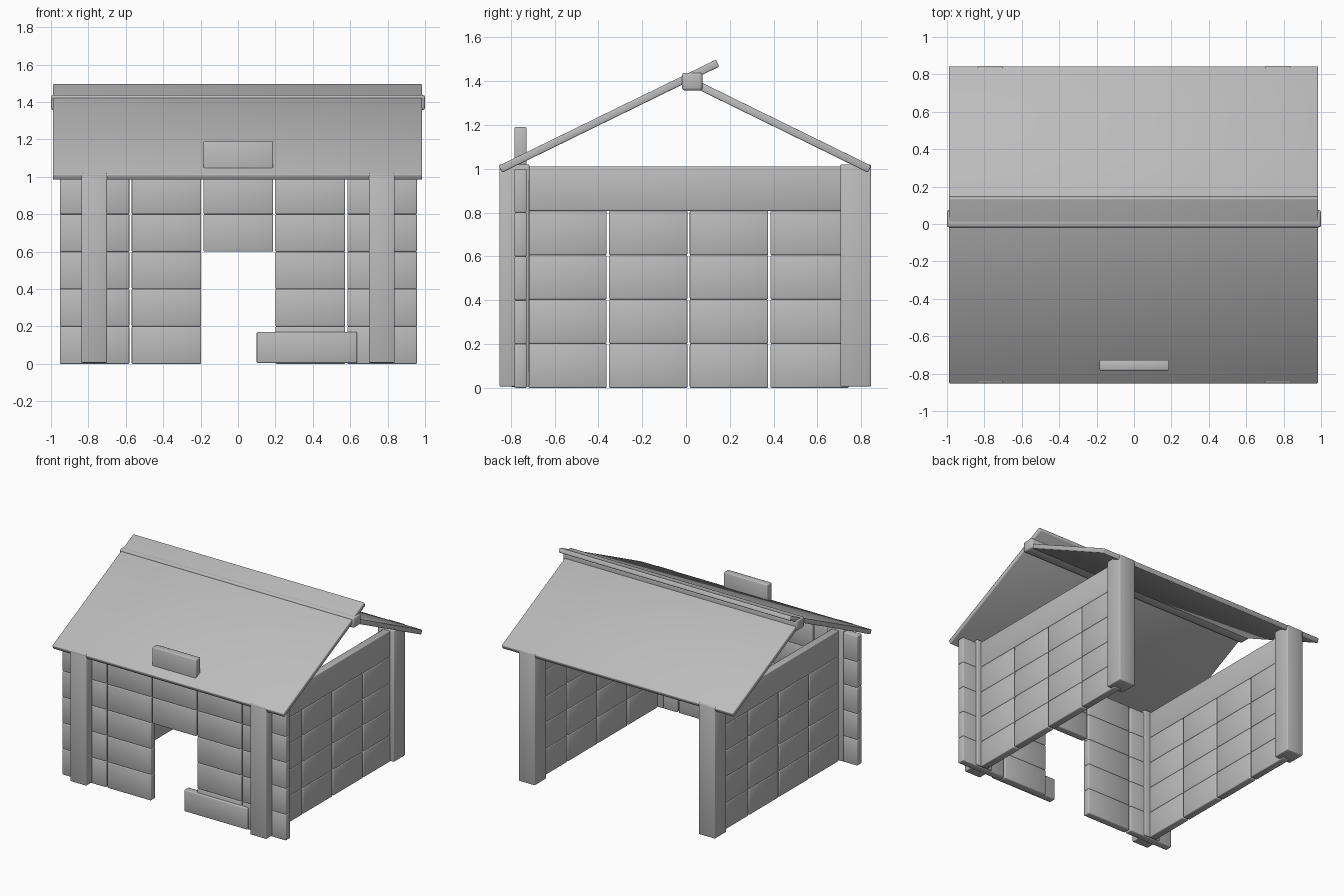
import bpy, bmesh, math
from mathutils import Matrix, Vector

if "Cube" in bpy.data.objects:
    bpy.data.objects.remove(bpy.data.objects["Cube"])

grey = bpy.data.materials.new("plain grey")
grey.diffuse_color = (0.5, 0.5, 0.5, 1)
grey.use_nodes = True
grey.node_tree.nodes["Principled BSDF"].inputs["Base Color"].default_value = grey.diffuse_color


def box(name, x, y, z, bevel=0.006):
    """Softly bevelled box from (min, max) ranges."""
    size = Vector((x[1] - x[0], y[1] - y[0], z[1] - z[0]))
    bm = bmesh.new()
    bmesh.ops.create_cube(bm, size=1, matrix=Matrix.Diagonal((*size, 1)))
    bmesh.ops.bevel(bm, geom=bm.edges[:], offset=bevel, segments=2,
                    profile=0.5, affect='EDGES')
    for f in bm.faces:
        f.smooth = True
    mesh = bpy.data.meshes.new(name)
    bm.to_mesh(mesh)
    bm.free()
    mesh.materials.append(grey)
    ob = bpy.data.objects.new(name, mesh)
    ob.location = ((x[0] + x[1]) / 2, (y[0] + y[1]) / 2, (z[0] + z[1]) / 2)
    bpy.context.collection.objects.link(ob)
    return ob


def slab(name, a, b, thick=0.035):
    """Roof slab whose centre line runs between (y, z) points a and b."""
    dy, dz = b[0] - a[0], b[1] - a[1]
    h = math.hypot(dy, dz) / 2
    ob = box(name, (-0.99, 0.985), (-h, h), (-thick / 2, thick / 2))
    ob.location = (-0.0025, (a[0] + b[0]) / 2, (a[1] + b[1]) / 2)
    ob.rotation_euler.x = math.atan2(dz, dy)


ROW = 0.202

# Corner posts and side walls
for side, s in (("left", -1), ("right", 1)):
    px = sorted((s * 0.70, s * 0.838))
    box(f"front_post_{side}", px, (-0.852, -0.715), (0.006, 1.02))
    box(f"back_post_{side}", px, (0.705, 0.845), (0.006, 1.02))
    wx = sorted((s * 0.745, s * 0.803))
    for c in range(4):
        y0 = -0.72 + c * 0.3685
        for r in range(4):
            box(f"{side}_wall_panel", wx, (y0, y0 + 0.358), (r * ROW, (r + 1) * ROW))
    box(f"{side}_wall_top_beam", wx, (-0.72, 0.752), (4 * ROW, 1.01))

# Front wall columns, the middle one hanging over the doorway
for c in range(5):
    x0 = -0.953 + c * 0.3845
    for r in (range(3, 6) if c == 2 else range(5)):
        z0 = r * 0.2
        box("front_wall_panel", (x0, x0 + 0.372), (-0.783, -0.727),
            (z0, z0 + (0.19 if r == 5 else 0.2)))

# Loose plank across part of the doorway
box("door_plank", (0.10, 0.637), (-0.80, -0.745), (0.005, 0.17))

# Roof and ridge beam
slab("front_roof", (-0.847, 0.998), (0.144, 1.482))
slab("back_roof", (0.838, 0.998), (0.03, 1.394))
box("ridge_beam", (-1.0, 1.0), (-0.018, 0.075), (1.357, 1.438), 0.012)
